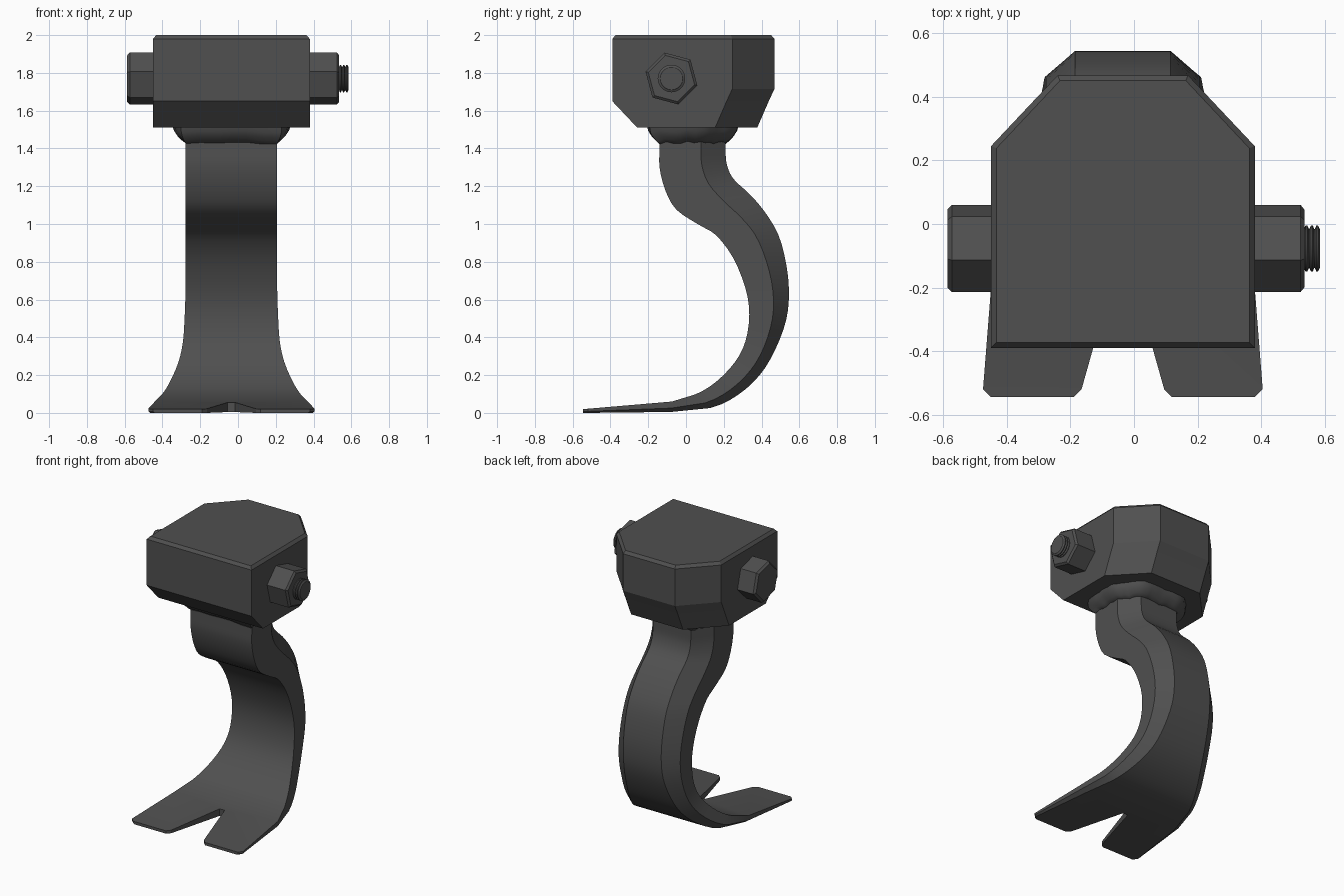
import bpy, bmesh, math, random
from mathutils import Vector

if "Cube" in bpy.data.objects:
    bpy.data.objects.remove(bpy.data.objects["Cube"])

random.seed(3)
CX = -0.035  # symmetry plane of the body

steel = bpy.data.materials.new("dark_grey_steel")
steel.diffuse_color = (0.08, 0.08, 0.08, 1)
steel.use_nodes = True
steel.node_tree.nodes["Principled BSDF"].inputs["Base Color"].default_value = steel.diffuse_color


def loft(name, rings, smooth=None):
    """Skin a list of equal-length closed rings and cap both ends."""
    bm = bmesh.new()
    vs = [[bm.verts.new(p) for p in r] for r in rings]
    n = len(rings[0])
    for a, b in zip(vs, vs[1:]):
        for i in range(n):
            j = (i + 1) % n
            bm.faces.new((a[i], a[j], b[j], b[i]))
    bm.faces.new(vs[0])
    bm.faces.new(vs[-1])
    bmesh.ops.recalc_face_normals(bm, faces=bm.faces)
    me = bpy.data.meshes.new(name)
    bm.to_mesh(me)
    bm.free()
    ob = bpy.data.objects.new(name, me)
    bpy.context.collection.objects.link(ob)
    me.materials.append(steel)
    if smooth:
        set_smooth(ob, smooth)
    return ob


def activate(ob):
    bpy.ops.object.select_all(action='DESELECT')
    ob.select_set(True)
    bpy.context.view_layer.objects.active = ob


def set_smooth(ob, deg):
    activate(ob)
    bpy.ops.object.shade_smooth_by_angle(angle=math.radians(deg))


# Clamp head: block with cut rear corners and sloped underside
def head_ring(z, front, shift, inset=0.0):
    w, k, s = 0.415 - inset, 0.205 - inset * 0.4, 0.245 + shift - inset * 0.4
    b = 0.468 + shift - inset
    pts = [(-w, front + inset), (w, front + inset), (w, s), (k, b), (-k, b), (-w, s)]
    return [(CX + x, y, z) for x, y in pts]


loft("clamp_head", [head_ring(1.512, -0.26, -0.09), head_ring(1.65, -0.39, -0.03),
                    head_ring(1.715, -0.39, 0), head_ring(1.98, -0.39, 0),
                    head_ring(2.0, -0.39, 0, 0.017)])

# Shank rows: front y,z / back y,z / front half width / back half width
ROWS = [
    (-.14, 1.53, .21, 1.53, .2425, .15), (-.14, 1.40, .21, 1.40, .2425, .15),
    (-.14, 1.30, .215, 1.32, .2425, .15), (-.11, 1.18, .25, 1.24, .2425, .15),
    (-.05, 1.075, .34, 1.155, .2425, .15), (.07, .995, .42, 1.06, .2425, .15),
    (.16, .94, .49, .94, .2425, .15), (.25, .82, .53, .79, .2425, .15),
    (.315, .66, .545, .64, .2425, .15), (.335, .52, .53, .49, .247, .155),
    (.315, .38, .47, .33, .256, .175), (.26, .27, .39, .20, .28, .205),
    (.16, .165, .275, .095, .325, .26), (.05, .098, .13, .026, .367, .32),
    (-.075, .06, -.08, .005, .405, .375), (-.52, .022, -.52, 0, .44, .43),
    (-.545, .02, -.545, 0, .415, .405)]


def catmull(a, b, c, d, t):
    return [0.5 * (2 * q + (r - p) * t + (2 * p - 5 * q + 4 * r - s) * t * t
                   + (3 * q - p - 3 * r + s) * t ** 3) for p, q, r, s in zip(a, b, c, d)]


smooth_rows = [ROWS[0]]
for i in range(1, 13):
    smooth_rows += [catmull(*ROWS[i - 1:i + 3], t / 3) for t in range(3)]
smooth_rows += ROWS[13:]


def section(row):
    fy, fz, by, bz, w, bw = row
    my, mz = fy + .63 * (by - fy), fz + .63 * (bz - fz)
    pts = [(-w, fy, fz), (w, fy, fz), (w, my, mz), (bw, by, bz), (-bw, by, bz), (-w, my, mz)]
    return [(CX + x, y, z) for x, y, z in pts]


shank = loft("shank_and_foot", [section(r) for r in smooth_rows])

# V notch that splits the foot into two prongs
notch = [(.02, -.13), (.13, -.52), (.155, -.545), (.18, -.57)]
outline = [(CX + x, y) for x, y in notch] + [(CX - x, y) for x, y in reversed(notch)]
cutter = loft("notch_cutter", [[(x, y, z) for x, y in outline] for z in (-.1, .2)])
cutter.hide_render = True
mod = shank.modifiers.new("notch", 'BOOLEAN')
mod.operation, mod.object, mod.solver = 'DIFFERENCE', cutter, 'EXACT'
activate(shank)
bpy.ops.object.modifier_apply(modifier=mod.name)
bpy.data.objects.remove(cutter)
set_smooth(shank, 20)

# Lumpy weld bead between shank and head
corners = [Vector((p[0], p[1])) for p in section(ROWS[0])]
path = [corners[i].lerp(corners[(i + 1) % 6], t / 6) for i in range(6) for t in range(6)]
mid = Vector((CX, 0.03))
lumps = [random.uniform(-1, 1) for _ in path]
rings = []
for z, off in ((1.52, .065), (1.49, .058), (1.465, .042), (1.445, .022), (1.43, .0), (1.43, -.03)):
    ring = []
    for i, p in enumerate(path):
        tan = (path[(i + 2) % 36] - path[i - 2]).normalized()
        q = p + Vector((tan.y, -tan.x)) * (off + (lumps[i] * .006 if off > 0 else 0))
        ring.append((q.x, q.y, z + (lumps[i] * .008 if z < 1.5 else 0)))
    rings.append(ring)
loft("weld_bead", rings, 50)


# Cross bolt: hex head, hex nut and threaded end along x
def x_rings(profile, n, start):
    return [[(x, -.077 + r * math.cos(start + k * math.tau / n),
              1.77 + r * math.sin(start + k * math.tau / n)) for k in range(n)]
            for x, r in profile]


hex_start = math.radians(45)
loft("bolt_head", x_rings([(-.40, .142), (-.573, .142), (-.587, .127)], 6, hex_start))
loft("hex_nut", x_rings([(.33, .142), (.524, .142), (.536, .127)], 6, hex_start))
thread = [(.5, .062)]
for k in range(3):
    x = .535 + k * .017
    thread += [(x, .062), (x + .005, .073), (x + .010, .073), (x + .015, .062)]
loft("threaded_end", x_rings(thread + [(.586, .06)], 20, 0), 35)
